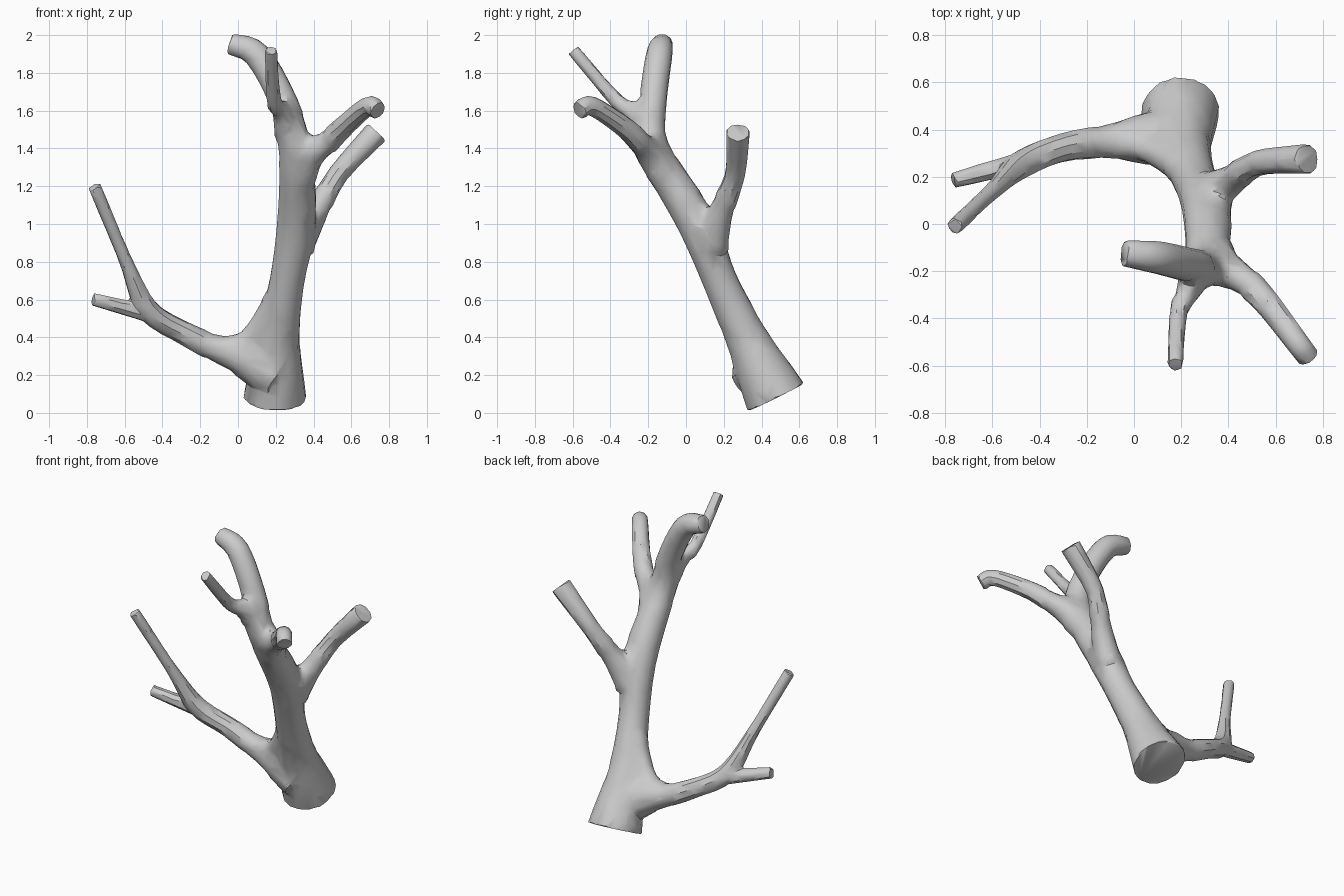
import bpy, bmesh, math
from mathutils import Vector

if "Cube" in bpy.data.objects:
    bpy.data.objects.remove(bpy.data.objects["Cube"])

bark = bpy.data.materials.new("grey bark")
bark.diffuse_color = (0.6, 0.6, 0.6, 1)
bark.use_nodes = True
bark.node_tree.nodes["Principled BSDF"].inputs["Base Color"].default_value = bark.diffuse_color


def spline(pts, steps=5):
    """Catmull-Rom samples of (x, y, z, radius) points."""
    p = [Vector(q) for q in pts]
    p = [2 * p[0] - p[1]] + p + [2 * p[-1] - p[-2]]
    out = []
    for i in range(1, len(p) - 2):
        a, b, c, d = p[i - 1:i + 3]
        for s in range(steps):
            t = s / steps
            out.append(0.5 * (2 * b + (c - a) * t + (2 * a - 5 * b + 4 * c - d) * t * t
                              + (3 * b - a - 3 * c + d) * t ** 3))
    return out + [p[-2]]


def limb(name, sides, *pts):
    """Closed tapering tube along a smooth path."""
    path = spline(pts)
    bm = bmesh.new()
    rings = []
    side = Vector((1, 0.13, 0.07))
    for i, q in enumerate(path):
        before, after = path[max(i - 1, 0)], path[min(i + 1, len(path) - 1)]
        tangent = (after - before).to_3d().normalized()
        side = (side - tangent * side.dot(tangent)).normalized()
        up = tangent.cross(side)
        ring = []
        for k in range(sides):
            a = 2 * math.pi * k / sides
            ring.append(bm.verts.new(q.to_3d() + q.w * (side * math.cos(a) + up * math.sin(a))))
        rings.append(ring)
    for r0, r1 in zip(rings, rings[1:]):
        for k in range(sides):
            n = (k + 1) % sides
            bm.faces.new((r0[k], r0[n], r1[n], r1[k]))
    bm.faces.new(rings[0][::-1])
    bm.faces.new(rings[-1])
    bmesh.ops.recalc_face_normals(bm, faces=bm.faces)
    mesh = bpy.data.meshes.new(name)
    bm.to_mesh(mesh)
    bm.free()
    mesh.materials.append(bark)
    ob = bpy.data.objects.new(name, mesh)
    bpy.context.collection.objects.link(ob)
    return ob


# Leaning trunk that runs on into the curled top branch
trunk = limb("branching_trunk", 16,
             (.195, .475, .083, .168), (.212, .32, .4, .116), (.26, .18, .7, .093),
             (.31, .06, 1, .105), (.31, -.11, 1.28, .092), (.29, -.19, 1.46, .088),
             (.235, -.175, 1.66, .074), (.1, -.142, 1.895, .07), (-.042, -.125, 1.955, .056))

# Low branch sweeping left, with a long straight shoot and a short twig
left = limb("left_branch", 10,
            (.2, .37, .2, .13), (.03, .36, .3, .113), (-.1, .35, .335, .078),
            (-.3, .325, .43, .062), (-.48, .25, .55, .06), (-.6, .14, .82, .036),
            (-.76, -.01, 1.2, .035))
left_twig = limb("left_twig", 8, (-.42, .275, .51, .05), (-.768, .185, .602, .035))

# Branch leaving the back of the trunk to the right
back = limb("back_branch", 10,
            (.32, .14, .88, .088), (.405, .18, 1.05, .073), (.49, .24, 1.2, .056),
            (.56, .265, 1.3, .056), (.735, .275, 1.487, .066))

# Arching branch to the front right
front = limb("front_branch", 10,
             (.31, -.06, 1.18, .085), (.375, -.18, 1.36, .085), (.47, -.24, 1.43, .066),
             (.56, -.33, 1.515, .057), (.69, -.5, 1.625, .051), (.74, -.567, 1.6, .05))

# Thin shoot pointing forward near the top
top_twig = limb("top_twig", 8,
                (.27, -.18, 1.46, .075), (.235, -.28, 1.593, .062), (.19, -.37, 1.655, .04),
                (.175, -.597, 1.92, .034))

# Rounded web in the lowest fork
left_web = limb("left_web", 14,
                (-.1, .35, .345, .06), (.06, .32, .39, .063), (.23, .22, .64, .07))

# Fuse everything into one skin
bpy.context.view_layer.objects.active = trunk
trunk.select_set(True)


def apply(kind, **settings):
    mod = trunk.modifiers.new("step", kind)
    for key, value in settings.items():
        setattr(mod, key, value)
    bpy.ops.object.modifier_apply(modifier=mod.name)


for part in (left, left_twig, back, front, top_twig, left_web):
    apply('BOOLEAN', operation='UNION', solver='EXACT', object=part)
    bpy.data.objects.remove(part)
apply('REMESH', mode='VOXEL', voxel_size=0.01)

# Soften the forks so limbs grow out of each other: centre and reach
bm = bmesh.new()
bm.from_mesh(trunk.data)
for x, y, z, reach in ((.07, .33, .36, .26), (.36, -.18, 1.42, .17),
                       (.23, -.24, 1.6, .11), (.37, .13, 1.02, .17)):
    near = [v for v in bm.verts if (v.co - Vector((x, y, z))).length < reach and v.co.z > 0.2]
    for _ in range(45):
        bmesh.ops.smooth_vert(bm, verts=near, factor=0.5,
                              use_axis_x=True, use_axis_y=True, use_axis_z=True)
bm.to_mesh(trunk.data)
bm.free()

# Reduce to broad facets
apply('DECIMATE', ratio=min(1, 2600 / (2 * len(trunk.data.polygons))))
trunk.data.materials.clear()
trunk.data.materials.append(bark)
bpy.ops.object.shade_smooth_by_angle(angle=math.radians(35))
